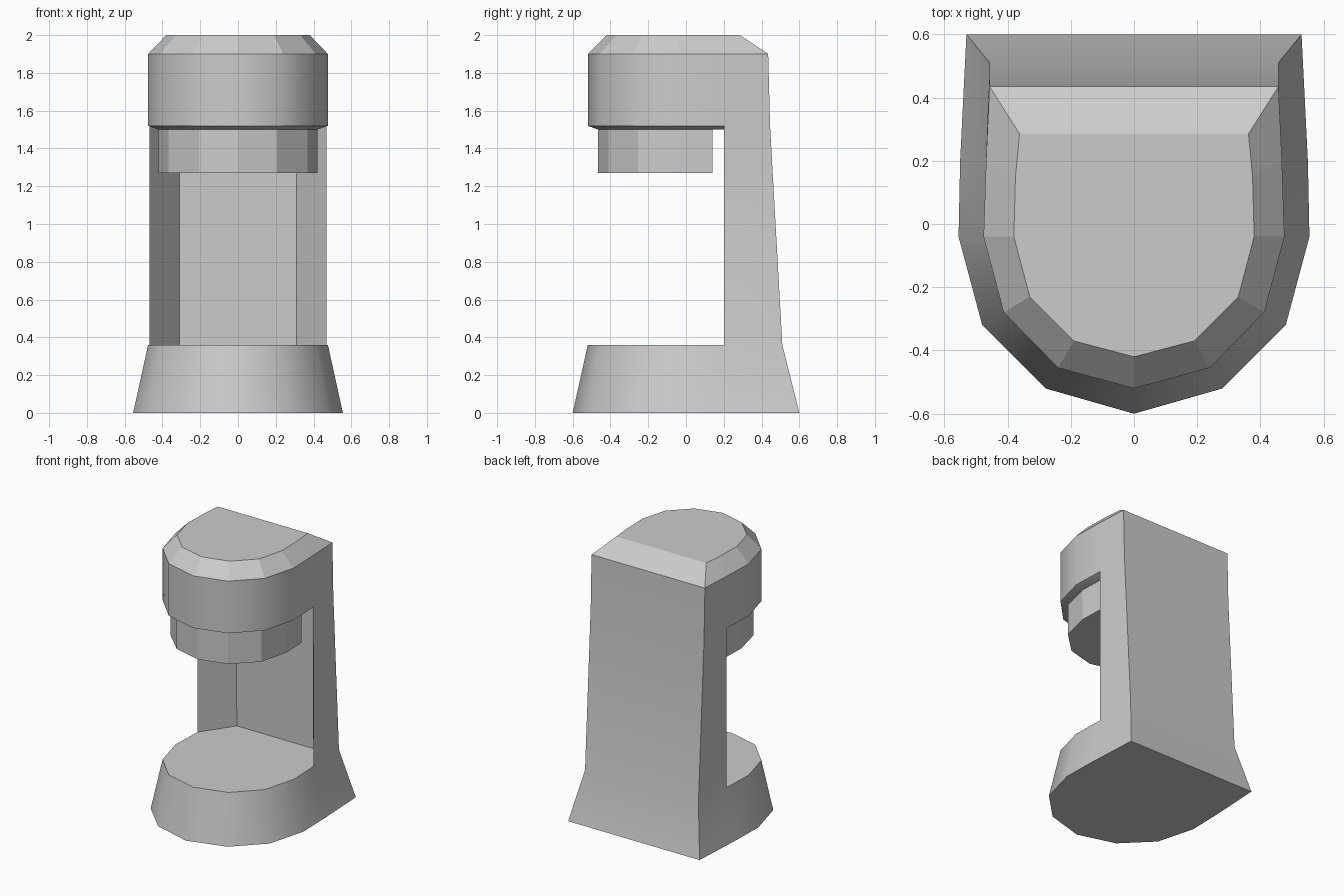
import bpy, bmesh, math

if "Cube" in bpy.data.objects:
    bpy.data.objects.remove(bpy.data.objects["Cube"], do_unlink=True)

grey = bpy.data.materials.new("light_grey")
grey.use_nodes = True
color = (0.6, 0.6, 0.6, 1)
grey.diffuse_color = color
grey.node_tree.nodes["Principled BSDF"].inputs["Base Color"].default_value = color


def outline(half):
    """Mirror a half outline (front centre to back corner) into a full one."""
    return [(-x, y) for x, y in reversed(half[1:])] + half


def add_row(bm, half, z):
    return [bm.verts.new((x, y, z)) for x, y in outline(half)]


def bridge(bm, a, b, start=0, stop=None):
    """Quads between two open rows of points."""
    stop = len(a) - 1 if stop is None else stop
    return [bm.faces.new((a[i], a[i + 1], b[i + 1], b[i])) for i in range(start, stop)]


def finish(bm, name, smooth_angle=None, flat=lambda p: False):
    bmesh.ops.recalc_face_normals(bm, faces=bm.faces[:])
    mesh = bpy.data.meshes.new(name)
    bm.to_mesh(mesh)
    bm.free()
    mesh.materials.append(grey)
    obj = bpy.data.objects.new(name, mesh)
    bpy.context.collection.objects.link(obj)
    if smooth_angle:
        bpy.ops.object.select_all(action='DESELECT')
        obj.select_set(True)
        bpy.context.view_layer.objects.active = obj
        bpy.ops.object.shade_smooth_by_angle(angle=math.radians(smooth_angle))
        for p in obj.data.polygons:
            if flat(p):
                p.use_smooth = False
    return obj


# Half outlines from front centre round to the back corner
FOOT = [(0, -.6), (.28, -.52), (.48, -.32), (.555, -.04), (.55, .2), (.53, .6)]
FRONT = [(0, -.52), (.24, -.455), (.412, -.28), (.476, -.04), (.468, .2)]
CROWN = [(0, -.42), (.19, -.37), (.33, -.23), (.38, -.04), (.375, .15), (.362, .285)]
RIM = [(0, -.465), (.207, -.41), (.367, -.255), (.42, -.04)]

# Body: flared base, hollow column and overhanging head as one shell
bm = bmesh.new()
foot = add_row(bm, FOOT, 0)
ledge = add_row(bm, FRONT + [(.457, .51)], .36)
brow = add_row(bm, FRONT + [(.457, .445)], 1.52)
shoulder = add_row(bm, FRONT + [(.457, .435)], 1.9)
crown = add_row(bm, CROWN, 2)
rows = [foot, ledge, brow, shoulder, crown]
last = len(foot) - 1
for low, high in zip(rows, rows[1:]):
    if low is ledge:
        # Only the column sides exist here; the front is open
        bridge(bm, low, high, 0, 1)
        bridge(bm, low, high, last - 1, last)
    else:
        bridge(bm, low, high)
    bm.faces.new((low[0], low[last], high[last], high[0]))
bm.faces.new(foot)
bm.faces.new(crown)

# Recess in the column, with the ledge below and the underside above
rim = add_row(bm, RIM + [(.416, .2)], 1.5)
low_l, low_r = [bm.verts.new((x, .43, .36)) for x in (-.31, .31)]
top_l, top_r = [bm.verts.new((x, .415, 1.5)) for x in (-.31, .31)]
bm.faces.new((low_l, low_r, top_r, top_l))
bm.faces.new((ledge[1], low_l, top_l, brow[1]))
bm.faces.new((ledge[last - 1], low_r, top_r, brow[last - 1]))
bm.faces.new(ledge[1:last] + [low_r, low_l])
bridge(bm, brow[1:last], rim)
bm.faces.new((brow[1], rim[0], top_l))
bm.faces.new((brow[last - 1], rim[-1], top_r))
bm.faces.new(rim + [top_r, top_l])
finish(bm, "machine_body", 35, lambda p: p.center.z > 1.91)

# Brewing head hanging under the overhang
bm = bmesh.new()
lower = add_row(bm, RIM + [(.414, .14)], 1.27)
upper = add_row(bm, RIM + [(.414, .14)], 1.501)
bridge(bm, lower, upper)
bm.faces.new((lower[0], lower[-1], upper[-1], upper[0]))
bm.faces.new(lower)
bm.faces.new(upper)
finish(bm, "brewing_head")
